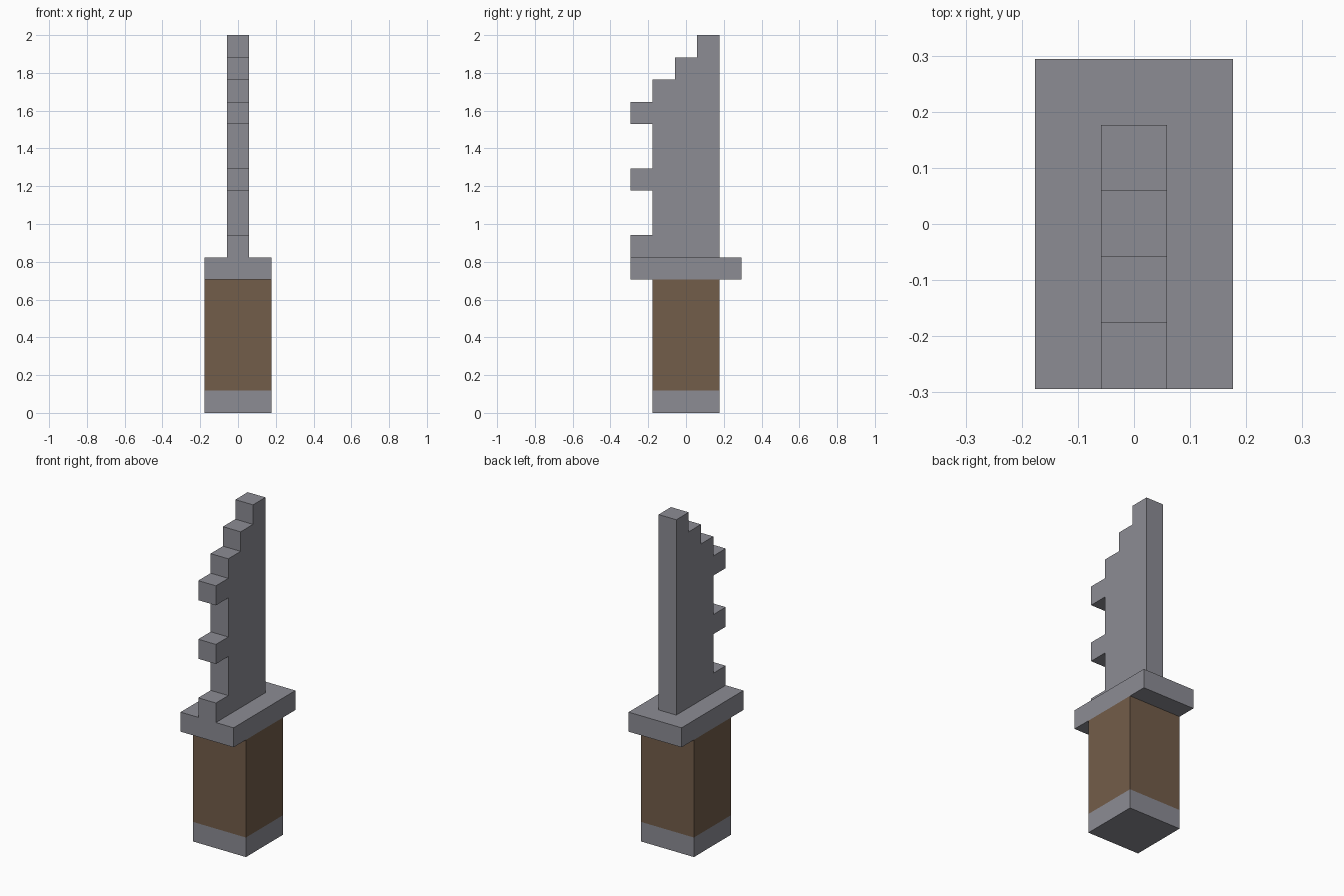
import bpy
import bmesh

U = 2 / 17  # one block of the grid the model is built on

cube = bpy.data.objects.get("Cube")
if cube:
    bpy.data.objects.remove(cube, do_unlink=True)


def make_material(name, rgb):
    mat = bpy.data.materials.new(name)
    mat.use_nodes = True
    color = (*rgb, 1)
    mat.diffuse_color = color
    mat.node_tree.nodes["Principled BSDF"].inputs["Base Color"].default_value = color
    return mat


def extrude_profile(name, profile, width, mat):
    """Extrude a (y, z) outline, given in blocks, across x."""
    bm = bmesh.new()
    verts = [bm.verts.new((-width * U / 2, y * U, z * U)) for y, z in profile]
    face = bm.faces.new(verts)
    result = bmesh.ops.extrude_face_region(bm, geom=[face])
    moved = [v for v in result["geom"] if isinstance(v, bmesh.types.BMVert)]
    bmesh.ops.translate(bm, verts=moved, vec=(width * U, 0, 0))
    bmesh.ops.recalc_face_normals(bm, faces=bm.faces)
    mesh = bpy.data.meshes.new(name)
    bm.to_mesh(mesh)
    bm.free()
    mesh.materials.append(mat)
    obj = bpy.data.objects.new(name, mesh)
    bpy.context.collection.objects.link(obj)
    return obj


def block(name, width, depth, bottom, top, mat):
    h = depth / 2
    return extrude_profile(name, [(-h, bottom), (h, bottom), (h, top), (-h, top)], width, mat)


steel = make_material("grey steel", (0.262, 0.262, 0.296))
wood = make_material("brown grip", (0.171, 0.109, 0.067))

# Handle and guard
block("pommel", 3, 3, 0, 1, steel)
block("grip", 3, 3, 1, 6, wood)
block("guard", 3, 5, 6, 7, steel)

# Blade: straight back, stepped tip, toothed front edge
edge, tooth = -1.5, -2.5
outline = [(1.5, 7), (1.5, 17), (0.5, 17), (0.5, 16), (-0.5, 16), (-0.5, 15), (edge, 15)]
for z in (13, 10, 7):
    outline += [(edge, z + 1), (tooth, z + 1), (tooth, z)]
    if z > 7:
        outline.append((edge, z))
extrude_profile("blade", outline, 1, steel)
